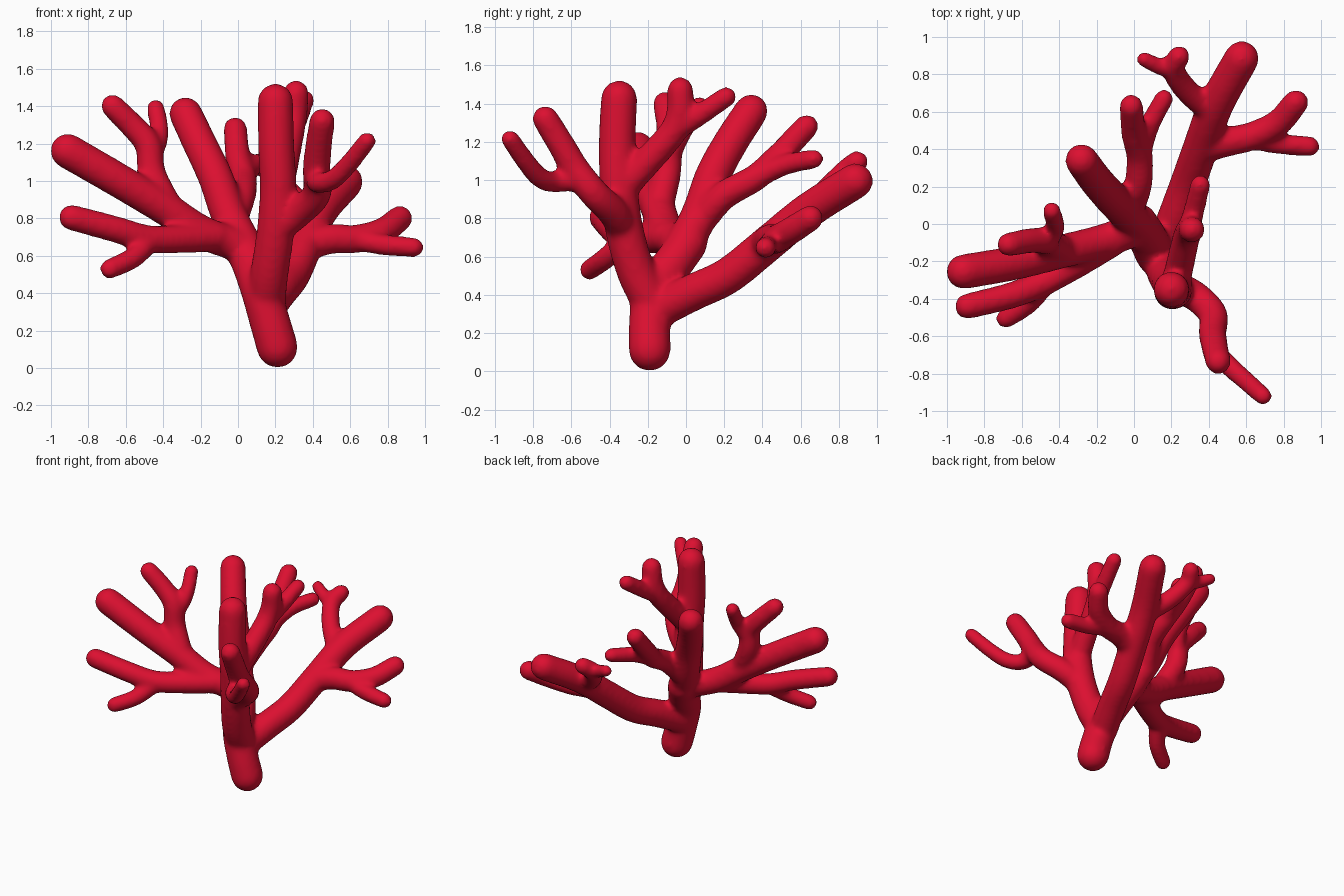
import bpy, bmesh, math
from mathutils import Vector

bm = bmesh.new()
SIDES = 14


def spline(pts, steps=6):
    """Smooth path through the points (Catmull-Rom)."""
    p = [Vector(q) for q in pts]
    p = [2 * p[0] - p[1]] + p + [2 * p[-1] - p[-2]]
    out = []
    for i in range(1, len(p) - 2):
        a, b, c, d = p[i - 1:i + 3]
        for s in range(steps):
            t = s / steps
            out.append(0.5 * (2 * b + (c - a) * t + (2 * a - 5 * b + 4 * c - d) * t * t
                              + (3 * b - a - 3 * c + d) * t ** 3))
    return out + [p[-2]]


def branch(r0, r1, *pts):
    """Round-ended tube; the last point is the centre of the round tip."""
    path = spline(pts)
    n = len(path)
    tan = [(path[min(i + 1, n - 1)] - path[max(i - 1, 0)]).normalized() for i in range(n)]
    rings = []
    caps = [math.radians(a) for a in (80, 60, 40, 20)]
    for a in caps:
        rings.append((path[0] - tan[0] * r0 * math.sin(a), tan[0], r0 * math.cos(a)))
    for i in range(n):
        rings.append((path[i], tan[i], r0 + (r1 - r0) * i / (n - 1)))
    for a in reversed(caps):
        rings.append((path[-1] + tan[-1] * r1 * math.sin(a), tan[-1], r1 * math.cos(a)))
    side = tan[0].orthogonal().normalized()
    prev = None
    for c, t, r in rings:
        side = (side - t * side.dot(t)).normalized()
        up = t.cross(side)
        ring = []
        for k in range(SIDES):
            a = 2 * math.pi * k / SIDES
            ring.append(bm.verts.new(c + (side * math.cos(a) + up * math.sin(a)) * r))
        if prev:
            for k in range(SIDES):
                j = (k + 1) % SIDES
                bm.faces.new((prev[k], prev[j], ring[j], ring[k]))
        else:
            bm.faces.new(ring[::-1])
        prev = ring
    bm.faces.new(prev)


# trunk and centre stem
branch(.112, .105, (.21, -.19, .112), (.17, -.19, .25), (.12, -.17, .42), (.07, -.07, .56), (.02, .01, .67))
# centre stem: thick tip, rear fork
branch(.10, .09, (.04, -.02, .64), (-.05, .07, .82), (-.12, .14, 1.02), (-.2, .23, 1.19), (-.28, .34, 1.36))
branch(.08, .065, (-.03, .07, .78), (.02, .2, .92), (.03, .36, 1.01), (.0, .48, 1.12), (-.015, .63, 1.28))
branch(.06, .052, (.03, .36, 1.01), (.08, .52, 1.08), (.16, .67, 1.11))
# left limb: thick tip, upper fork, lower fork
branch(.09, .095, (.02, -.03, .65), (-.2, -.1, .73), (-.4, -.15, .86), (-.65, -.21, 1.01), (-.91, -.255, 1.16))
branch(.08, .065, (-.38, -.14, .87), (-.46, -.1, 1.04), (-.48, -.09, 1.19), (-.56, -.09, 1.29), (-.67, -.11, 1.4))
branch(.055, .05, (-.46, -.08, 1.13), (-.42, -.02, 1.25), (-.44, .07, 1.39))
branch(.08, .07, (-.12, -.1, .7), (-.3, -.21, .69), (-.48, -.31, .69), (-.65, -.38, .74), (-.89, -.44, .805))
branch(.06, .055, (-.46, -.3, .69), (-.56, -.42, .59), (-.685, -.505, .53))
# front limb: thick tip
branch(.105, .097, (.15, -.18, .36), (.17, -.26, .52), (.2, -.32, .73), (.215, -.35, .95), (.205, -.36, 1.17), (.2, -.35, 1.425))
# front limb: rear fork
branch(.08, .07, (.22, -.33, .96), (.25, -.2, 1.1), (.28, -.07, 1.25), (.3, -.03, 1.36), (.31, -.03, 1.47))
branch(.06, .055, (.28, -.07, 1.25), (.32, .07, 1.34), (.355, .21, 1.435))
# front limb: forward fork
branch(.085, .07, (.2, -.33, .74), (.32, -.38, .83), (.42, -.48, .93), (.42, -.58, 1.06), (.43, -.65, 1.18), (.45, -.735, 1.32))
branch(.06, .05, (.42, -.54, 1.02), (.43, -.67, .99), (.51, -.76, 1.01), (.6, -.84, 1.1), (.69, -.92, 1.215))
# rear limb: thick tip
branch(.1, .095, (.15, -.15, .32), (.22, .03, .41), (.29, .22, .5), (.36, .42, .66), (.44, .64, .84), (.575, .885, .995))
# rear limb: right forks
branch(.085, .07, (.37, .41, .66), (.5, .44, .69), (.63, .47, .69), (.77, .54, .73), (.865, .65, .80))
branch(.06, .055, (.62, .46, .69), (.77, .43, .66), (.94, .415, .645))
# rear limb: small upper fork
branch(.07, .06, (.43, .6, .81), (.34, .66, .87), (.26, .74, .95), (.21, .83, 1.04), (.24, .895, 1.095))
branch(.05, .043, (.21, .83, 1.04), (.14, .84, 1.06), (.055, .88, 1.1))

mesh = bpy.data.meshes.new("coral")
bm.to_mesh(mesh)
bm.free()
coral = bpy.data.objects.new("coral", mesh)
bpy.context.collection.objects.link(coral)

# fuse all branches into one soft skin
fuse = coral.modifiers.new("fuse", 'REMESH')
fuse.mode = 'VOXEL'
fuse.voxel_size = 0.016
fuse.use_smooth_shade = True
soft = coral.modifiers.new("soften", 'SMOOTH')
soft.factor = 0.5
soft.iterations = 12

red = bpy.data.materials.new("coral red")
red.diffuse_color = (0.72, 0.005, 0.03, 1)
mesh.materials.append(red)
